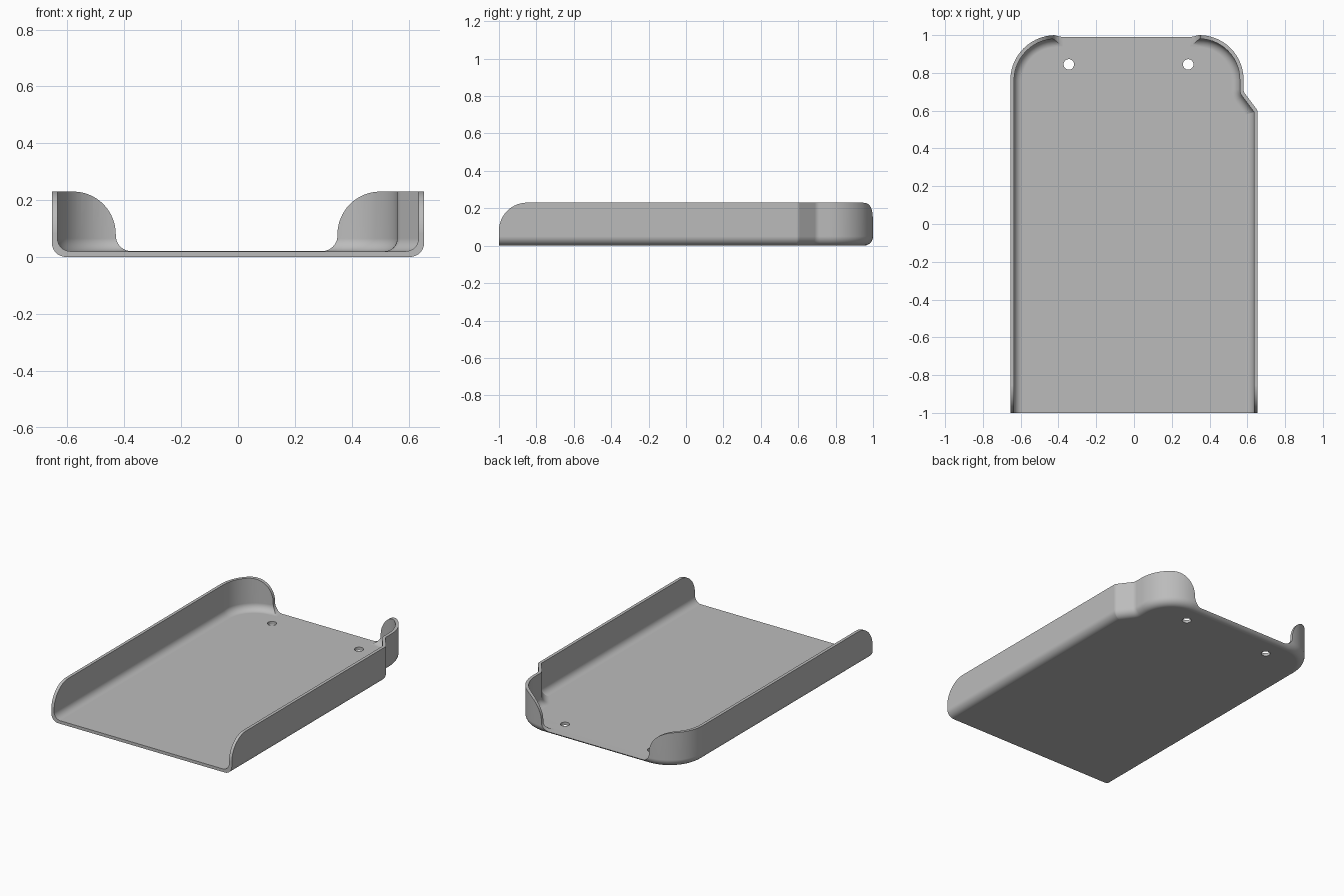
import bpy, bmesh, math
from mathutils import Vector

if "Cube" in bpy.data.objects:
    bpy.data.objects.remove(bpy.data.objects["Cube"])

WALL, HEIGHT, R_OUT, R_IN = 0.02, 0.23, 0.05, 0.045

grey = bpy.data.materials.new("light_grey")
grey.diffuse_color = (0.5, 0.5, 0.5, 1)
grey.use_nodes = True
grey.node_tree.nodes["Principled BSDF"].inputs["Base Color"].default_value = grey.diffuse_color


def rounded_path(corners, inset, steps=(14, 14, 6, 6)):
    """Open plan path, moved inward (to its right), with its corners rounded."""
    pts = [Vector(c[:2]) for c in corners]
    dirs = [(b - a).normalized() for a, b in zip(pts, pts[1:])]
    norms = [Vector((d.y, -d.x)) for d in dirs]
    out = [pts[0] + norms[0] * inset]
    for i in range(1, len(pts) - 1):
        n1, n2 = norms[i - 1], norms[i]
        p = pts[i] + (n1 + n2) * inset / (1 + n1.dot(n2))
        turn = dirs[i - 1].cross(dirs[i])              # negative = convex corner
        sign = 1 if turn < 0 else -1
        r = max(corners[i][2] - sign * inset, 0.004)
        centre = p + (n1 + n2) * sign * r / (1 + n1.dot(n2))
        a1 = math.atan2(-n1.y * sign, -n1.x * sign)
        sweep = math.atan2(turn, dirs[i - 1].dot(dirs[i]))
        for k in range(steps[i - 1] + 1):
            a = a1 + sweep * k / steps[i - 1]
            out.append(centre + Vector((math.cos(a), math.sin(a))) * r)
    out.append(pts[-1] + norms[-1] * inset)
    return out


def arc(cx, cy, r, a0, a1, n=16):
    return [(cx + r * math.cos(math.radians(a0 + (a1 - a0) * k / n)),
             cy + r * math.sin(math.radians(a0 + (a1 - a0) * k / n))) for k in range(n + 1)]


def make_object(name, bm):
    bmesh.ops.recalc_face_normals(bm, faces=bm.faces)
    mesh = bpy.data.meshes.new(name)
    bm.to_mesh(mesh)
    bm.free()
    mesh.materials.append(grey)
    ob = bpy.data.objects.new(name, mesh)
    bpy.context.collection.objects.link(ob)
    return ob


def prism(name, profile, to3d, lo, hi):
    """Extrude a 2D profile between two depths."""
    bm = bmesh.new()
    a = [bm.verts.new(to3d(u, v, lo)) for u, v in profile]
    b = [bm.verts.new(to3d(u, v, hi)) for u, v in profile]
    bm.faces.new(a)
    bm.faces.new(b)
    for i in range(len(a)):
        j = (i + 1) % len(a)
        bm.faces.new((a[i], a[j], b[j], b[i]))
    return make_object(name, bm)


# Tray shell: plan outline (x, y, corner radius), swept by a filleted wall section
outline = [(-0.655, -1, 0), (-0.655, 1, 0.24), (0.58, 1, 0.235),
           (0.58, 0.70, 0.04), (0.655, 0.60, 0.03), (0.655, -1, 0)]
section = arc(R_OUT, R_OUT, R_OUT, 270, 180, 8) + [(0, HEIGHT), (WALL, HEIGHT)]
section += arc(WALL + R_IN, WALL + R_IN, R_IN, 180, 270, 8)
bm = bmesh.new()
loops = [[bm.verts.new((p.x, p.y, z)) for p in rounded_path(outline, d)] for d, z in section]
for a, b in zip(loops, loops[1:]):
    for i in range(len(a) - 1):
        bm.faces.new((a[i], a[i + 1], b[i + 1], b[i]))
bm.faces.new(loops[0])
bm.faces.new(loops[-1])
bm.faces.new([l[0] for l in loops] + [l[-1] for l in reversed(loops)])
tray = make_object("tray", bm)

# Back opening: flared sides with a fillet at the floor
MID, HALF, FLOOR = -0.04, 0.39, 0.0203
side = arc(HALF - 0.055, FLOOR + 0.055, 0.055, 270, 360, 10)
side += arc(HALF + 0.15, HEIGHT - 0.15, 0.15, 180, 90)
side += [(HALF + 0.15, 0.4)]
opening = [(MID + u, v) for u, v in side] + [(MID - u, v) for u, v in reversed(side)]
cutters = [prism("back_opening_cutter", opening, lambda u, v, w: (u, w, v), 0.8, 1.1)]

# Rounded front ends of the side walls
nose = arc(-0.85, HEIGHT - 0.15, 0.1502, 180, 90) + [(-0.85, 0.4), (-1.1, 0.4), (-1.1, 0.08)]
cutters.append(prism("front_round_cutter", nose, lambda u, v, w: (w, u, v), -0.8, 0.8))

# Screw holes
for x in (-0.345, 0.287):
    cutters.append(prism("hole_cutter", arc(x, 0.845, 0.028, 0, 360, 20)[:-1],
                         lambda u, v, w: (u, v, w), -0.1, 0.1))

bpy.context.view_layer.objects.active = tray
tray.select_set(True)
for c in cutters:
    mod = tray.modifiers.new("cut", 'BOOLEAN')
    mod.operation, mod.solver, mod.object = 'DIFFERENCE', 'EXACT', c
    bpy.ops.object.modifier_apply(modifier=mod.name)
    bpy.data.objects.remove(c)

bpy.ops.object.shade_smooth_by_angle(angle=math.radians(30))
weighted = tray.modifiers.new("weighted_normals", 'WEIGHTED_NORMAL')
weighted.keep_sharp = True
